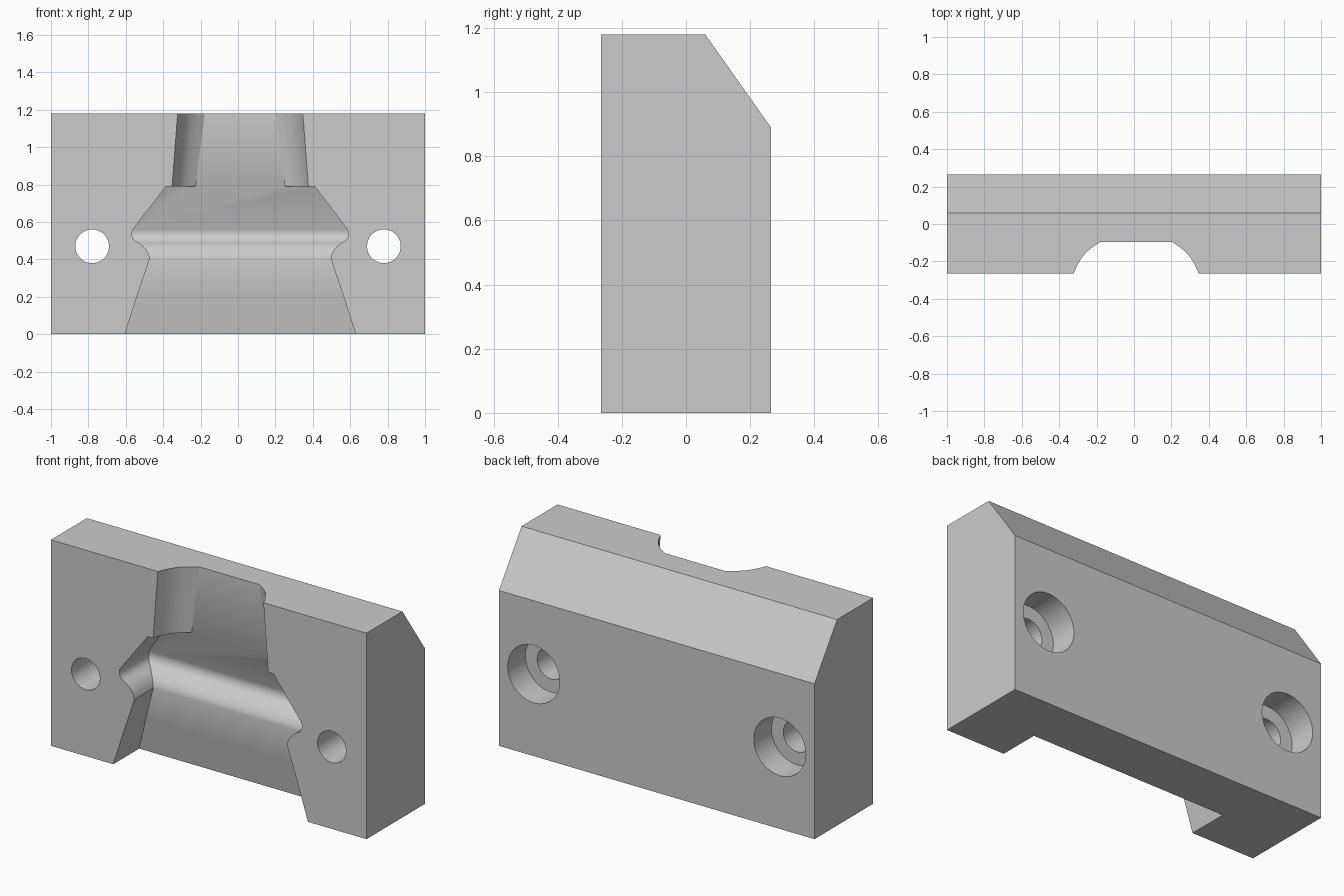
import bpy, bmesh, math

if "Cube" in bpy.data.objects:
    bpy.data.objects.remove(bpy.data.objects["Cube"], do_unlink=True)

grey = bpy.data.materials.new("plain grey")
grey.use_nodes = True
grey.diffuse_color = (0.6, 0.6, 0.6, 1)
grey.node_tree.nodes["Principled BSDF"].inputs["Base Color"].default_value = (0.6, 0.6, 0.6, 1)

FRONT, BACK, HEIGHT = -0.265, 0.265, 1.18
MID = 0.012  # the recess sits slightly off centre


def loft(name, rings):
    """Closed solid through equally sized rings of points."""
    bm = bmesh.new()
    loops = [[bm.verts.new(p) for p in ring] for ring in rings]
    n = len(loops[0])
    for a, b in zip(loops, loops[1:]):
        for i in range(n):
            j = (i + 1) % n
            bm.faces.new((a[i], a[j], b[j], b[i]))
    bm.faces.new(loops[0][::-1])
    bm.faces.new(loops[-1])
    bmesh.ops.recalc_face_normals(bm, faces=bm.faces[:])
    mesh = bpy.data.meshes.new(name)
    bm.to_mesh(mesh)
    bm.free()
    mesh.materials.append(grey)
    obj = bpy.data.objects.new(name, mesh)
    bpy.context.collection.objects.link(obj)
    return obj


def rod(name, x, z, radius, y0, y1, n=48):
    """Round cutter along the depth axis."""
    angles = [2 * math.pi * i / n for i in range(n)]
    return loft(name, [[(x + radius * math.cos(a), y, z + radius * math.sin(a))
                        for a in angles] for y in (y0, y1)])


# Block with a chamfered upper back edge
side = [(FRONT, 0), (BACK, 0), (BACK, 0.89), (0.06, HEIGHT), (FRONT, HEIGHT)]
block = loft("block", [[(x, y, z) for y, z in side] for x in (-1, 1)])

# Lower recess: height, half width, depth
lower = [(-0.1, 0.65, 0.25), (0, 0.617, 0.235), (0.2, 0.553, 0.203), (0.407, 0.483, 0.17),
         (0.43, 0.49, 0.177), (0.45, 0.501, 0.188), (0.47, 0.518, 0.205),
         (0.487, 0.537, 0.224), (0.498, 0.56, 0.246), (0.512, 0.573, 0.26),
         (0.53, 0.579, 0.267), (0.545, 0.579, 0.268), (0.56, 0.573, 0.265),
         (0.79, 0.398, 0.17)]
rings = []
for z, half, depth in lower:
    y = FRONT + depth
    rings.append([(MID - half, -0.5, z), (MID + half, -0.5, z),
                  (MID + half, y, z), (MID - half, y, z)])
cutters = [loft("lower_recess_cutter", rings)]

# Upper channel: rounded corners, narrowing towards the top
rings = []
for z, front_half, flat_half in ((0.785, 0.365, 0.24), (1.28, 0.327, 0.177)):
    right = [(front_half, -0.5)]
    steps = 10
    for i in range(steps + 1):
        t = i / steps
        bulge = 0.022 * math.sin(math.pi * t)
        right.append((front_half + (flat_half - front_half) * t + bulge * 0.75,
                      FRONT + 0.17 * t + bulge * 0.66))
    ring = right + [(-x, y) for x, y in reversed(right)]
    rings.append([(MID + x, y, z) for x, y in ring])
cutters.append(loft("upper_channel_cutter", rings))

# Counterbored bolt holes
for s in (-1, 1):
    cutters.append(rod("bolt_hole_cutter", s * 0.78, 0.47, 0.09, -0.5, 0.5))
    cutters.append(rod("counterbore_cutter", s * 0.78, 0.47, 0.165, BACK - 0.16, 0.5))

# Cut everything out of the block
bpy.ops.object.select_all(action="DESELECT")
block.select_set(True)
bpy.context.view_layer.objects.active = block
for cutter in cutters:
    cutter.hide_render = True
    mod = block.modifiers.new("cut", "BOOLEAN")
    mod.operation = "DIFFERENCE"
    mod.solver = "EXACT"
    mod.object = cutter
    bpy.ops.object.modifier_apply(modifier=mod.name)
    bpy.data.objects.remove(cutter, do_unlink=True)
bpy.ops.object.shade_smooth_by_angle(angle=math.radians(28))
